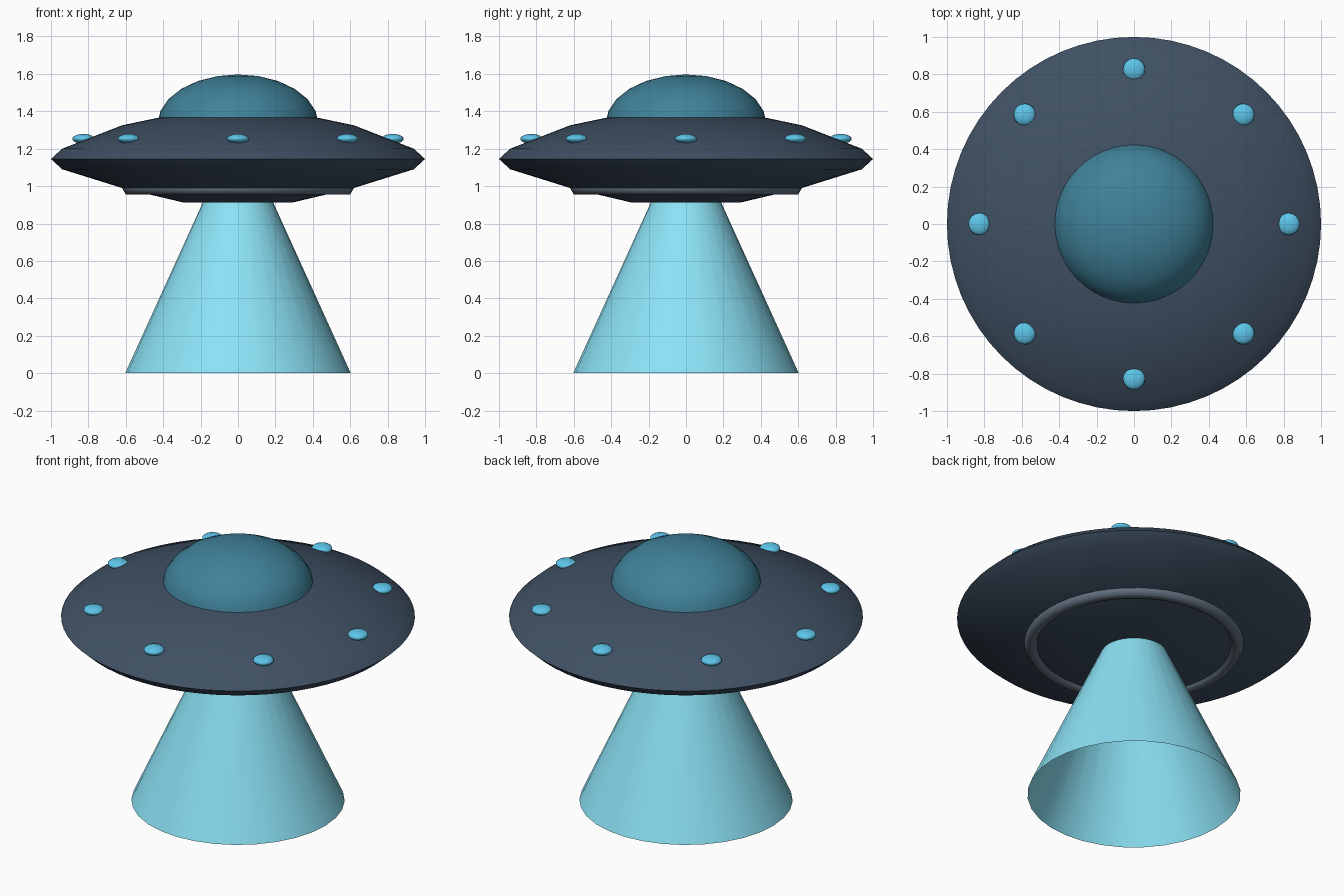
import bpy, bmesh
from math import cos, sin, pi, radians

if "Cube" in bpy.data.objects:
    bpy.data.objects.remove(bpy.data.objects["Cube"])


def material(name, rgb):
    m = bpy.data.materials.new(name)
    m.diffuse_color = (*rgb, 1)
    m.use_nodes = True
    m.node_tree.nodes["Principled BSDF"].inputs["Base Color"].default_value = m.diffuse_color
    return m


def finish(ob, name, mat, angle=40):
    ob.name = ob.data.name = name
    ob.data.materials.append(mat)
    bpy.ops.object.select_all(action='DESELECT')
    ob.select_set(True)
    bpy.context.view_layer.objects.active = ob
    bpy.ops.object.shade_smooth_by_angle(angle=radians(angle))
    return ob


def lathe(name, profile, mat, steps=48, angle=40):
    """Spin an (r, z) profile, listed from bottom to top, around the z axis."""
    bm = bmesh.new()
    vs = [bm.verts.new((r, 0, z)) for r, z in profile]
    es = [bm.edges.new(p) for p in zip(vs, vs[1:])]
    bmesh.ops.spin(bm, geom=vs + es, cent=(0, 0, 0), axis=(0, 0, 1),
                   angle=2 * pi, steps=steps)
    bmesh.ops.remove_doubles(bm, verts=bm.verts, dist=1e-4)
    bmesh.ops.recalc_face_normals(bm, faces=bm.faces)
    me = bpy.data.meshes.new(name)
    bm.to_mesh(me)
    bm.free()
    ob = bpy.data.objects.new(name, me)
    bpy.context.collection.objects.link(ob)
    return finish(ob, name, mat, angle)


hull = material("hull_blue_grey", (0.05, 0.08, 0.125))
glass = material("dome_teal", (0.05, 0.22, 0.32))
glow = material("light_cyan", (0.11, 0.56, 0.82))
beam = material("beam_cyan", (0.26, 0.76, 0.92))
metal = material("ring_grey", (0.12, 0.16, 0.21))

# Saucer body
lathe("saucer_body", [(0, 0.912), (0.29, 0.912), (0.62, 0.99), (0.94, 1.09),
                      (1.0, 1.145), (0.94, 1.2), (0.62, 1.325),
                      (0.43, 1.365), (0.3, 1.38), (0, 1.38)], hull, 64, 50)

# Cockpit dome
lathe("dome", [(0.43 * cos(i * pi / 12), 1.332 + 0.265 * sin(i * pi / 12))
               for i in range(6)] + [(0, 1.597)], glass)

# Ring under the hull, hexagonal section
bpy.ops.mesh.primitive_torus_add(major_radius=0.58, minor_radius=0.04,
                                 major_segments=48, minor_segments=6,
                                 location=(0, 0, 0.99))
finish(bpy.context.object, "underside_ring", metal, 65)

# Open light cone
lathe("light_beam", [(0.603, 0), (0.18, 0.93)], beam, 32)

# Eight rim lights
for i in range(8):
    a = i * pi / 4
    bpy.ops.mesh.primitive_uv_sphere_add(
        segments=16, ring_count=10, radius=1,
        location=(0.827 * cos(a), 0.827 * sin(a), 1.253))
    ob = bpy.context.object
    ob.scale = (0.059, 0.059, 0.026)
    finish(ob, f"rim_light_{i + 1}", glow)
